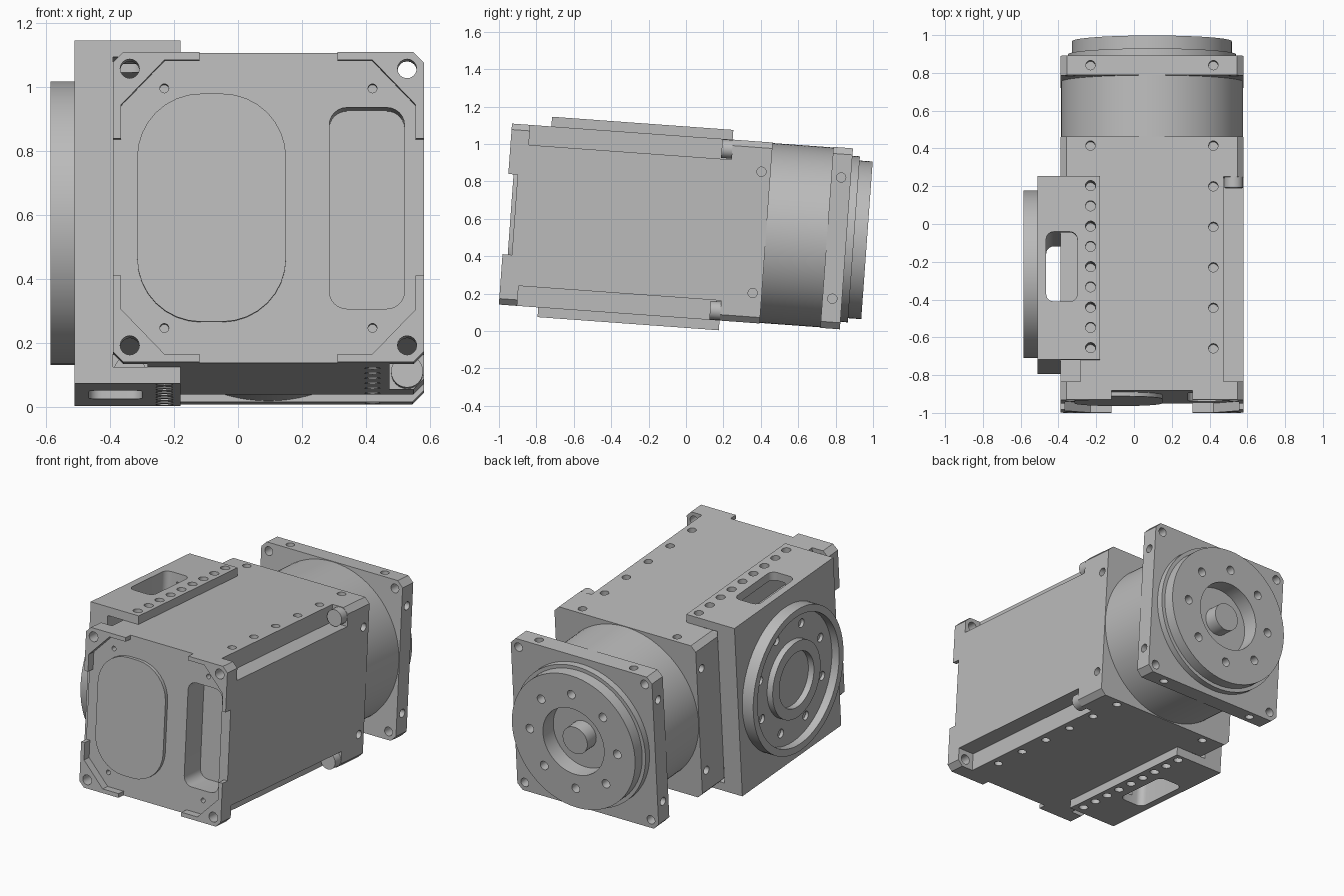
import bpy, bmesh, math
from mathutils import Matrix

cube = bpy.data.objects.get("Cube")
if cube:
    bpy.data.objects.remove(cube, do_unlink=True)

# Everything is built along its own axis, then tilted slightly nose up
PLACE = Matrix.Translation((0.095, 0, 0.555)) @ Matrix.Rotation(math.radians(-4.15), 4, 'X')
HALF = 0.485      # half width of the square sections
BOLT = 0.433      # corner bolt offset
SCREW = 0.325     # side screw offset
SIDES = (-1, 1)
CORNERS = [(i, j) for i in SIDES for j in SIDES]

grey = bpy.data.materials.new("machined grey")
grey.use_nodes = True
grey.diffuse_color = (0.5, 0.5, 0.5, 1)
grey.node_tree.nodes["Principled BSDF"].inputs["Base Color"].default_value = (0.5, 0.5, 0.5, 1)


def circle(r, cx=0, cy=0, n=16):
    return [(cx + r * math.cos(2 * math.pi * i / n), cy + r * math.sin(2 * math.pi * i / n))
            for i in range(n)]


def rounded(x0, x1, y0, y1, r, n=6):
    pts = []
    centres = [(x1 - r, y1 - r), (x0 + r, y1 - r), (x0 + r, y0 + r), (x1 - r, y0 + r)]
    for k, (cx, cy) in enumerate(centres):
        for i in range(n + 1):
            a = math.pi / 2 * (k + i / n)
            pts.append((cx + r * math.cos(a), cy + r * math.sin(a)))
    return pts


def chamfered(h, c):
    k = h - c
    return [(h, -k), (h, k), (k, h), (-k, h), (-h, k), (-h, -k), (-k, -h), (k, -h)]


def prism(axis, pts, a, b):
    """An outline extruded along one axis from a to b."""
    return axis, pts, a, b


def build(name, solids, cuts=()):
    def mesh_object(label, items):
        bm = bmesh.new()
        for axis, pts, a, b in items:
            rings = []
            for t in (a, b):
                place = {'X': lambda p: (t, p[0], p[1]),
                         'Y': lambda p: (p[0], t, p[1]),
                         'Z': lambda p: (p[0], p[1], t)}[axis]
                rings.append([bm.verts.new(place(p)) for p in pts])
            lo, hi = rings
            bm.faces.new(lo)
            bm.faces.new(hi)
            for i in range(len(pts)):
                j = (i + 1) % len(pts)
                bm.faces.new((lo[i], lo[j], hi[j], hi[i]))
        bmesh.ops.recalc_face_normals(bm, faces=bm.faces[:])
        me = bpy.data.meshes.new(label)
        bm.to_mesh(me)
        bm.free()
        me.materials.append(grey)
        ob = bpy.data.objects.new(label, me)
        bpy.context.scene.collection.objects.link(ob)
        return ob

    ob = mesh_object(name, solids)
    if cuts:
        cutter = mesh_object(name + "_cutter", cuts)
        cutter.hide_render = True
        mod = ob.modifiers.new("cut", 'BOOLEAN')
        mod.operation, mod.solver, mod.object = 'DIFFERENCE', 'EXACT', cutter
        mod.use_self = True
        bpy.context.view_layer.update()
        graph = bpy.context.evaluated_depsgraph_get()
        result = bpy.data.meshes.new_from_object(ob.evaluated_get(graph))
        ob.modifiers.clear()
        ob.data = result
        bpy.data.objects.remove(cutter, do_unlink=True)
    ob.matrix_world = PLACE
    parts.append(ob)
    return ob


parts = []


def side_holes(y, r=0.025, depth=0.07):
    """Blind screw holes at one station, two on each of the four sides."""
    out = []
    for s, t in CORNERS:
        a, b = s * (HALF - depth), s * (HALF + 0.05)
        out.append(prism('Z', circle(r, t * SCREW, y), a, b))
        out.append(prism('X', circle(r, y, t * SCREW), a, b))
    return out


# Motor housing with stepped long corners, front pocket and screw holes
cuts = side_holes(0.381)
for i, j in CORNERS:
    notch = [(i * u, j * w) for u, w in ((0.378, 0.378), (0.6, 0.378), (0.6, 0.6), (0.378, 0.6))]
    cuts.append(prism('Y', notch, -0.87, 0.216))
    cuts.append(prism('Y', circle(0.03, i * BOLT, j * BOLT), -1, -0.86))
    cuts.append(prism('Y', circle(0.014, i * SCREW, j * 0.375), -1, -0.88))
    for k in range(5):
        a, b = j * (HALF - 0.07), j * 0.6
        cuts.append(prism('Z', circle(0.025, i * SCREW, 0.165 - 0.215 * k), a, b))
cuts.append(prism('Y', rounded(0.19, 0.425, -0.315, 0.315, 0.055), -1, -0.76))
build("motor_housing", [prism('Y', chamfered(HALF, 0.032), -0.918, 0.43)], cuts)

# Raised corner feet on the front face
foot = [(0.215, 0.485), (0.453, 0.485), (0.485, 0.453), (0.485, 0.215),
        (0.46, 0.215), (0.46, 0.32), (0.325, 0.46), (0.215, 0.46)]
for i, j in CORNERS:
    name = f"front_foot_{'left' if i > 0 else 'right'}_{'top' if j > 0 else 'bottom'}"
    build(name, [prism('Y', [(i * u, j * w) for u, w in foot], -0.968, -0.918)],
          [prism('Y', circle(0.03, i * BOLT, j * BOLT), -1, -0.9)])

# Front cover plate
build("front_cover", [prism('Y', rounded(-0.41, 0.055, -0.357, 0.357, 0.2, 8), -0.94, -0.915)])

# Corner bolt heads in front of the housing flange
build("corner_bolts", [prism('Y', circle(0.05, i * BOLT, j * BOLT, 24), 0.16, 0.22)
                       for i, j in CORNERS])

# Round gearbox barrel
build("gearbox_barrel", [prism('Y', circle(0.482, n=96), 0.425, 0.76)])

# Square mounting plate at the back
build("rear_plate", [prism('Y', chamfered(HALF, 0.035), 0.755, 0.86)],
      side_holes(0.808) + [prism('Y', circle(0.027, i * BOLT, j * BOLT), 0.7, 0.9)
                           for i, j in CORNERS])

# Output flange with ring of screw holes, central recess and shaft
build("rear_step", [prism('Y', circle(0.445, n=96), 0.86, 0.9)],
      [prism('Y', circle(0.21, n=48), 0.868, 1)])
bolt_ring = [prism('Y', circle(0.027, *p), 0.91, 1.05) for p in circle(0.3, n=8)]
build("output_flange", [prism('Y', circle(0.4225, n=96), 0.9, 0.97)],
      bolt_ring + [prism('Y', circle(0.21, n=48), 0.85, 1.05)])
build("output_shaft", [prism('Y', circle(0.085, n=32), 0.86, 0.955)])

# Side bracket that clasps the housing
clasp = [(-0.605, -0.537), (-0.275, -0.537), (-0.275, -0.485), (-0.485, -0.485),
         (-0.485, 0.485), (-0.275, 0.485), (-0.275, 0.537), (-0.605, 0.537)]
cuts = [prism('Z', rounded(-0.56, -0.395, -0.45, -0.08, 0.04), -0.7, 0.7)]
for j in SIDES:
    for k in range(9):
        cuts.append(prism('Z', circle(0.027, -SCREW, 0.165 - 0.1075 * k), j * 0.47, j * 0.6))
build("side_bracket", [prism('Y', clasp, -0.757, 0.215)], cuts)

# Round side port: rim, floor with screw holes, and hollow hub
MID = -0.267
build("port_rim", [prism('X', circle(0.443, MID, 0, 96), -0.604, -0.68)],
      [prism('X', circle(0.4, MID, 0, 96), -0.59, -0.75)])
holes = [prism('X', circle(0.027, MID + 0.32 * math.cos(a), 0.32 * math.sin(a)), -0.61, -0.7)
         for a in [math.pi / 8 + math.pi / 4 * k for k in range(8)]]
build("port_floor", [prism('X', circle(0.405, MID, 0, 96), -0.604, -0.63)], holes)
build("port_hub", [prism('X', circle(0.235, MID, 0, 64), -0.625, -0.668)],
      [prism('X', circle(0.17, MID, 0, 64), -0.6, -0.75)])

# Smooth the round walls, keep machined edges crisp
bpy.ops.object.select_all(action='DESELECT')
for ob in parts:
    ob.select_set(True)
bpy.context.view_layer.objects.active = parts[0]
bpy.ops.object.shade_smooth_by_angle(angle=math.radians(30))
